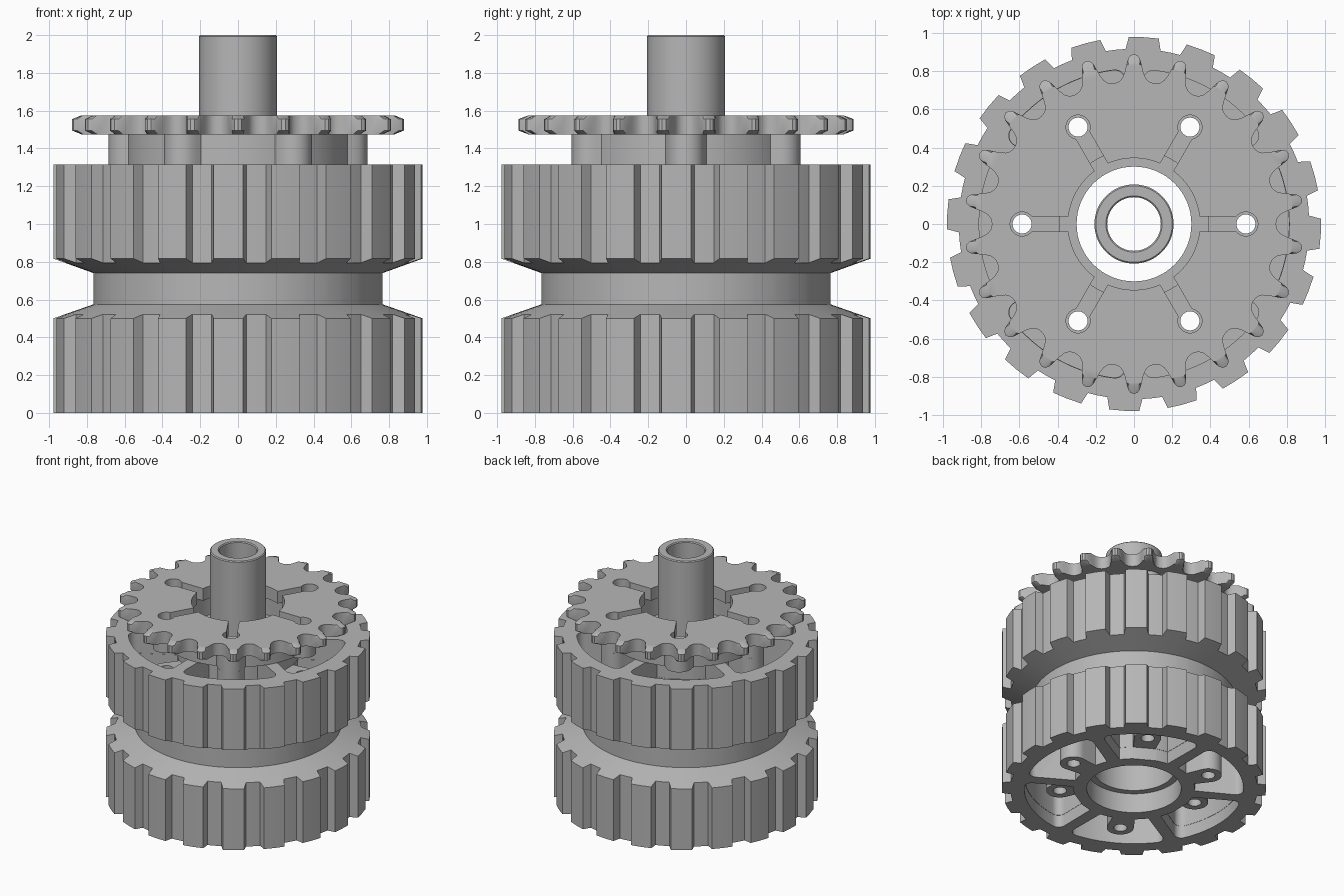
import bpy, bmesh
from math import sin, cos, asin, sqrt, pi, radians, tau

if "Cube" in bpy.data.objects:
    bpy.data.objects.remove(bpy.data.objects["Cube"])

grey = bpy.data.materials.new("machined_grey")
grey.use_nodes = True
grey.diffuse_color = (0.47, 0.47, 0.47, 1)
grey.node_tree.nodes["Principled BSDF"].inputs["Base Color"].default_value = grey.diffuse_color

HOLE_R = 0.585     # bolt circle
BOSS = 0.10        # boss radius
TOP = 1.315        # top face of the wheel


def polar(r, a, z=0.0):
    return (r * cos(a), r * sin(a), z)


def add_loft(bm, rings, wrap=False):
    """Bridge matching rings; cap the ends, or join last to first."""
    rows = [[bm.verts.new(p) for p in ring] for ring in rings]
    n = len(rows[0])
    pairs = list(zip(rows, rows[1:] + rows[:1])) if wrap else list(zip(rows, rows[1:]))
    for low, high in pairs:
        for i in range(n):
            j = (i + 1) % n
            bm.faces.new((low[i], low[j], high[j], high[i]))
    if not wrap:
        bm.faces.new(rows[0][::-1])
        bm.faces.new(rows[-1])


def add_prism(bm, outline, z0, z1, turn=0.0):
    c, s = cos(turn), sin(turn)
    flat = [(x * c - y * s, x * s + y * c) for x, y, *_ in outline]
    add_loft(bm, [[(x, y, z) for x, y in flat] for z in (z0, z1)])


def circle(r, n=64, cx=0.0):
    return [(cx + r * cos(tau * i / n), r * sin(tau * i / n)) for i in range(n)]


def finish(bm, name):
    bmesh.ops.recalc_face_normals(bm, faces=bm.faces[:])
    mesh = bpy.data.meshes.new(name)
    bm.to_mesh(mesh)
    bm.free()
    obj = bpy.data.objects.new(name, mesh)
    bpy.context.collection.objects.link(obj)
    mesh.materials.append(grey)
    return obj


def cut(obj, bm):
    """Subtract the solids in bm from obj and discard them."""
    cutter = finish(bm, "cutter")
    cutter.hide_render = True
    mod = obj.modifiers.new("cut", 'BOOLEAN')
    mod.operation, mod.solver, mod.object = 'DIFFERENCE', 'EXACT', cutter
    deps = bpy.context.evaluated_depsgraph_get()
    mesh = bpy.data.meshes.new_from_object(obj.evaluated_get(deps))
    obj.modifiers.clear()
    obj.data = mesh
    bpy.data.objects.remove(cutter)


def smooth(obj):
    bpy.ops.object.select_all(action='DESELECT')
    obj.select_set(True)
    bpy.context.view_layer.objects.active = obj
    bpy.ops.object.shade_smooth_by_angle(angle=radians(25))


def boss_radius(a):
    """Outer radius of a round boss at angle a from its axis, or zero."""
    d = BOSS ** 2 - (HOLE_R * sin(a)) ** 2
    return HOLE_R * cos(a) + sqrt(d) if d >= 0 else 0.0


def pocket(with_boss, grow=0.0):
    """Outline between two spokes, optionally wrapping around a boss."""
    r_out, r_in, corner, half = 0.81 + grow, 0.45 - grow, 0.06, 0.05 - grow
    a_out, a_in = pi / 6 - asin(half / r_out), pi / 6 - asin(half / r_in)
    steps = [sin(pi * (i / 40 - 0.5)) for i in range(41)]
    pts = []
    for s in steps:
        edge = min((1 - abs(s)) * a_out * r_out, corner)
        r = r_out - corner + sqrt(corner ** 2 - (corner - edge) ** 2)
        pts.append(polar(r, s * a_out))
    neck = asin(BOSS / HOLE_R)
    inner = [s * a_in for s in steps if abs(s * a_in) > neck * 1.02]
    if with_boss:
        inner += [neck * 0.9999 * sin(pi * (i / 20 - 0.5)) for i in range(21)]
    for a in sorted(inner, reverse=True):
        pts.append(polar(max(r_in, boss_radius(a) if with_boss else 0), a))
    return pts


def cut_holes(obj, radius):
    bm = bmesh.new()
    for k in range(6):
        add_prism(bm, circle(radius, 24, HOLE_R), -0.1, 1.9, k * pi / 3)
    cut(obj, bm)


# Toothed wheel with a tapered groove around its middle
gear = []
for k in range(20):
    for a, r in ((-4.6, .978), (0, .978), (4.6, .978), (5.75, .916), (9, .916), (12.25, .916)):
        gear.append((r, radians(87 + 18 * k + a)))
GROOVE = 0.765
bm = bmesh.new()
add_loft(bm, [
    [polar(r, a, 0) for r, a in gear],
    [polar(r, a, 0.575 - 0.35 * (r - GROOVE)) for r, a in gear],
    [polar(GROOVE, a, 0.575) for r, a in gear],
    [polar(GROOVE, a, 0.74) for r, a in gear],
    [polar(r, a, 0.74 + 0.36 * (r - GROOVE)) for r, a in gear],
    [polar(r, a, TOP) for r, a in gear]])
wheel = finish(bm, "toothed_wheel")

# Pockets between the spokes on both faces
bm = bmesh.new()
for k in range(6):
    add_prism(bm, pocket(True), -0.1, 0.45, k * pi / 3)
    add_prism(bm, pocket(True), 0.87, TOP + 0.1, k * pi / 3)
cut(wheel, bm)

# Every other boss is set back, alternating between the faces
bm = bmesh.new()
for k in range(6):
    if k % 2:
        add_prism(bm, pocket(False, 0.002), -0.2, 0.10, k * pi / 3)
    else:
        add_prism(bm, pocket(False, 0.002), TOP - 0.17, TOP + 0.2, k * pi / 3)
cut(wheel, bm)
cut_holes(wheel, 0.05)

# Stepped centre bore
bm = bmesh.new()
add_loft(bm, [[(x, y, z) for x, y in circle(r)] for r, z in
              ((0.35, -0.1), (0.35, 0.16), (0.30, 0.16), (0.30, TOP + 0.1))])
cut(wheel, bm)
smooth(wheel)

# Lobed spacer under the sprocket
bm = bmesh.new()
outline = []
for i in range(240):
    a = tau * i / 240
    off = (a + pi / 6) % (pi / 3) - pi / 6
    outline.append(polar(max(0.59, boss_radius(off)), a))
add_prism(bm, outline, TOP, 1.475)
spacer = finish(bm, "lobed_spacer")
bm = bmesh.new()
add_prism(bm, circle(0.39), 1.2, 1.6)
cut(spacer, bm)
cut_holes(spacer, 0.05)
smooth(spacer)

# Chain sprocket with chamfered tooth tips
TEETH = 22
half_tooth = ((0, .888), (.15, .882), (.25, .865), (.34, .83), (.43, .795),
              (.55, .767), (.7, .751), (.85, .745), (1, .743))
profile = list(half_tooth) + [(2 - t, r) for t, r in half_tooth[-2:0:-1]]
teeth = [(r, pi / 2 + (k + t / 2) * tau / TEETH) for k in range(TEETH) for t, r in profile]
bm = bmesh.new()
add_loft(bm, [[polar(min(r, limit), a, z) for r, a in teeth] for limit, z in
              ((0.835, 1.475), (1, 1.495), (1, 1.555), (0.835, 1.575))])
sprocket = finish(bm, "sprocket")
bm = bmesh.new()
add_prism(bm, circle(0.345), 1.4, 1.7)
cut(sprocket, bm)

# Keyhole slots running out from the sprocket bore
bm = bmesh.new()
R, W = 0.063, 0.04
reach = pi - asin(W / R)
keyhole = [(0.3, -W)]
keyhole += [(HOLE_R + R * cos(t), R * sin(t)) for t in
            [reach * (i / 12 - 1) for i in range(25)]]
keyhole += [(0.3, W)]
for k in range(6):
    add_prism(bm, keyhole, 1.4, 1.7, k * pi / 3)
cut(sprocket, bm)
smooth(sprocket)

# Centre tube
bm = bmesh.new()
add_loft(bm, [[(x, y, z) for x, y in circle(r)] for r, z in
              ((0.14, 1.0), (0.207, 1.0), (0.207, 1.993), (0.2, 2.0), (0.147, 2.0), (0.14, 1.993))],
         wrap=True)
smooth(finish(bm, "centre_tube"))
